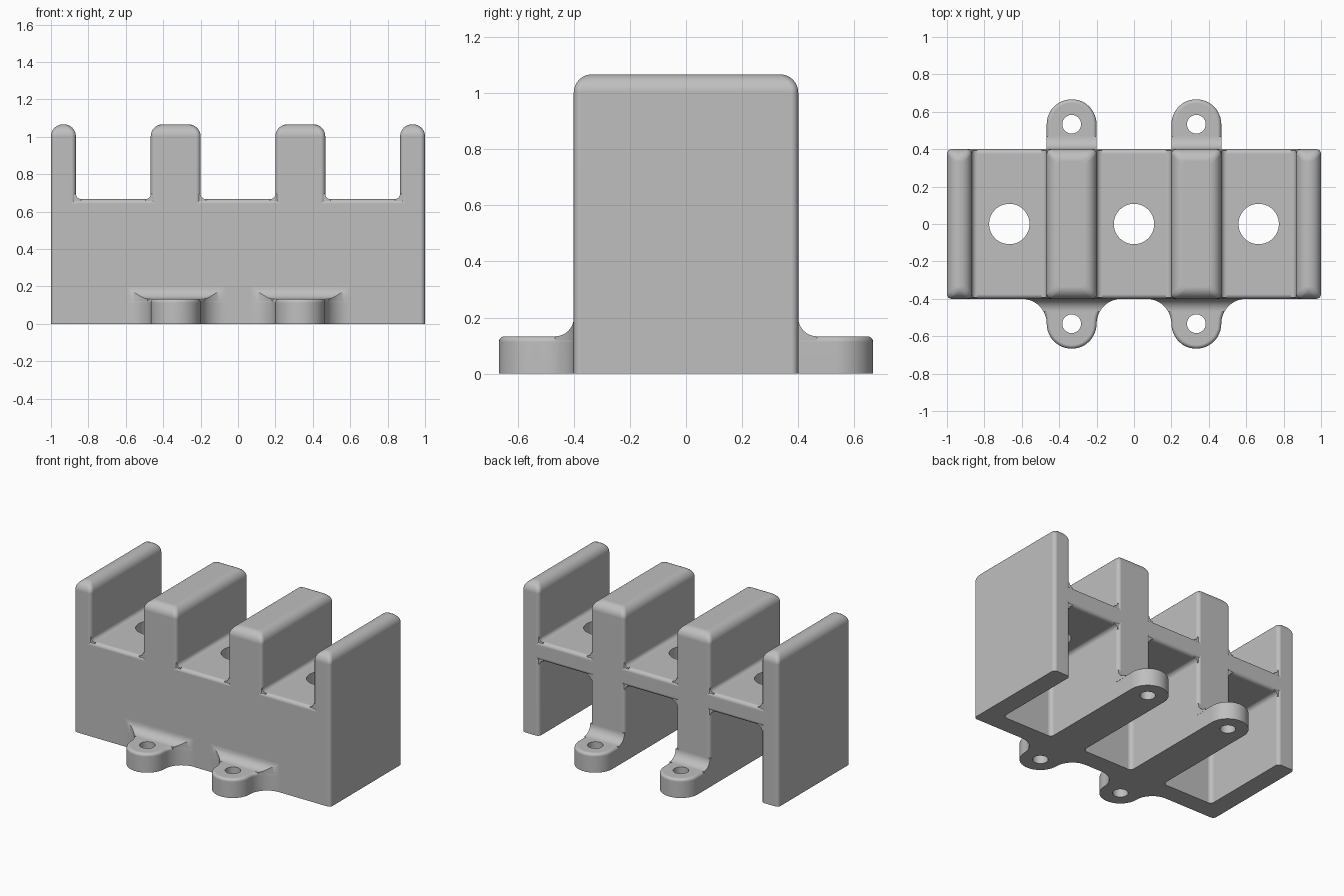
import bpy, bmesh
from math import sin, cos, pi, sqrt, radians
from mathutils import Vector

cube = bpy.data.objects.get("Cube")
if cube:
    bpy.data.objects.remove(cube, do_unlink=True)

U = 1 / 15            # design module
T = 2 * U             # wall, shelf and tab thickness
D = 6 * U             # half depth of the body
SHELF, TOP = 10 * U, 16 * U
R = 0.025             # small edge radius
SEG = 8

grey = bpy.data.materials.new("plain grey")
grey.use_nodes = True
grey.diffuse_color = (0.52, 0.52, 0.52, 1)
grey.node_tree.nodes["Principled BSDF"].inputs["Base Color"].default_value = grey.diffuse_color


def arc(p, u, v, r):
    """Quarter arc tangent to two perpendicular directions leaving corner p."""
    c = p + (u + v) * r
    return [c - v * r * cos(i * pi / 2 / SEG) - u * r * sin(i * pi / 2 / SEG)
            for i in range(SEG + 1)]


def rounded(corners):
    """Right-angled polygon of (a, b, radius) with rounded corners."""
    pts = [Vector(c[:2]) for c in corners]
    out = []
    for i, p in enumerate(pts):
        r = corners[i][2]
        u = (pts[i - 1] - p).normalized()
        v = (pts[(i + 1) % len(pts)] - p).normalized()
        out += arc(p, u, v, r) if r else [p]
    return out


def loft(name, rings):
    """Closed solid through rings of equal point count."""
    bm = bmesh.new()
    loops = [[bm.verts.new(p) for p in ring] for ring in rings]
    for a, b in zip(loops, loops[1:]):
        for i in range(len(a)):
            bm.faces.new((a[i - 1], a[i], b[i], b[i - 1]))
    bm.faces.new(loops[0])
    bm.faces.new(loops[-1])
    bmesh.ops.recalc_face_normals(bm, faces=bm.faces[:])
    me = bpy.data.meshes.new(name)
    bm.to_mesh(me)
    bm.free()
    me.materials.append(grey)
    ob = bpy.data.objects.new(name, me)
    bpy.context.collection.objects.link(ob)
    return ob


def prism(name, outline, axis, lo, hi):
    place = {"x": lambda p, t: (t, p[0], p[1]),
             "y": lambda p, t: (p[0], t, p[1]),
             "z": lambda p, t: (p[0], p[1], t)}[axis]
    return loft(name, [[place(p, t) for p in outline] for t in (lo, hi)])


def drill(ob, x, y, r, lo, hi):
    """Cut a vertical round hole."""
    circle = [(x + r * cos(i * pi / 24), y + r * sin(i * pi / 24)) for i in range(48)]
    cutter = prism("hole_cutter", circle, "z", lo, hi)
    cutter.hide_render = True
    mod = ob.modifiers.new("hole", "BOOLEAN")
    mod.operation, mod.solver, mod.object = "DIFFERENCE", "EXACT", cutter
    dg = bpy.context.evaluated_depsgraph_get()
    me = bpy.data.meshes.new_from_object(ob.evaluated_get(dg))
    ob.modifiers.clear()
    ob.data = me
    bpy.data.objects.remove(cutter, do_unlink=True)


def finish(ob):
    bpy.ops.object.select_all(action="DESELECT")
    ob.select_set(True)
    bpy.context.view_layer.objects.active = ob
    bpy.ops.object.shade_smooth_by_angle(angle=radians(30))
    ob.modifiers.new("flat_face_normals", "WEIGHTED_NORMAL").keep_sharp = True


def wall(name, x0, x1):
    """Upright divider with a rounded crown."""
    cx, hw, r = (x0 + x1) / 2, (x1 - x0) / 2, U * 0.97
    levels = [(0, 0)] + [(TOP - r + r * sin(a), r - r * cos(a))
                         for a in (i * pi / 2 / SEG for i in range(SEG + 1))]
    rings = []
    for z, d in levels:
        w, l = hw - d, D - d
        c = min(R, w * 0.9)
        plan = rounded([(-w, -l, c), (w, -l, c), (w, l, c), (-w, l, c)])
        rings.append([(cx + p.x, p.y, z) for p in plan])
    finish(loft(name, rings))


def fillet(name, corner, u, v, axis, lo, hi, r=0.028, e=0.01):
    """Concave strip filling an inside corner."""
    p, u, v = Vector(corner), Vector(u), Vector(v)
    outline = [p - (u + v) * e, p + u * r - v * e] + arc(p, u, v, r) + [p + v * r - u * e]
    finish(prism(name, outline, axis, lo, hi))


def tab(name, x, side, flared):
    """Screw tab with a round end, a hole and a curved blend into the body."""
    cy = D + T
    end = [(T * cos(i * pi / 24), cy + T * sin(i * pi / 24)) for i in range(25)]
    if flared:
        right = [(2 * T, D - U)] + [(2 * T - T * sin(a), cy - T * cos(a))
                 for a in (i * pi / 24 for i in range(12))]
    else:
        right = [(T, D - 0.04)]
    left = [(-a, b) for a, b in reversed(right)]
    plan = [(x + a, side * b) for a, b in right + end + left]
    ob = prism(name, plan, "z", 0, T)
    bm = bmesh.new()
    bm.from_mesh(ob.data)
    rim = [e for e in bm.edges if all(v.co.z > T - 0.001 for v in e.verts)]
    bmesh.ops.bevel(bm, geom=rim, offset=0.02, segments=4, profile=0.5,
                    affect="EDGES", clamp_overlap=False)
    bm.to_mesh(ob.data)
    bm.free()
    drill(ob, x, side * cy, 0.05, -0.1, 0.3)
    finish(ob)

    # curved blend from the tab top up the body
    steps = [(U * (1 - cos(a)), 3 * U - U * sin(a))
             for a in (i * pi / 32 for i in range(17))]
    rings = []
    for e, z in [(-0.03, 3 * U)] + steps:
        d = max(e, 0)
        w = 2 * T - sqrt(T * T - (T - d) ** 2) if flared else T
        y, low = side * (D + e), T - 0.015
        rings.append([(x - w, y, low), (x + w, y, low), (x + w, y, z), (x - w, y, z)])
    finish(loft(name + "_blend", rings))


# four dividers
for tag, s in (("right", -1), ("left", 1)):
    for part, a, b in (("inner", 3 * U, 7 * U), ("outer", 13 * U, 15 * U)):
        wall(f"{tag}_{part}_wall", min(s * a, s * b), max(s * a, s * b))

# front panel and shelf as one L-shaped section
under = SHELF - T
section = rounded([(-D, 0, 0), (-D + T, 0, 0), (-D + T, under, 0.028),
                   (D, under, R), (D, SHELF, R), (-D, SHELF, R)])
shelf = prism("front_panel_and_shelf", section, "x", -1 + R, 1 - R)
for x in (-10 * U, 0, 10 * U):
    drill(shelf, x, 0, 0.108, under - 0.1, SHELF + 0.1)
finish(shelf)

# small fillets in the inside corners of every bay
for bay, (x0, x1) in {"right": (-13 * U, -7 * U), "middle": (-3 * U, 3 * U),
                      "left": (7 * U, 13 * U)}.items():
    for x, s in ((x0, 1), (x1, -1)):
        fillet(f"{bay}_bay_top_fillet", (x, SHELF), (s, 0), (0, 1), "y", -D + 0.006, D - 0.006)
        fillet(f"{bay}_bay_under_fillet", (x, under), (s, 0), (0, -1), "y", -D + T, D - 0.006)
        fillet(f"{bay}_bay_upright_fillet", (x, -D + T), (s, 0), (0, 1), "z", 0, under + 0.01)

# screw tabs, front pair flared into the panel
for tag, x in (("right", -5 * U), ("left", 5 * U)):
    tab(f"front_{tag}_tab", x, -1, True)
    tab(f"back_{tag}_tab", x, 1, False)
